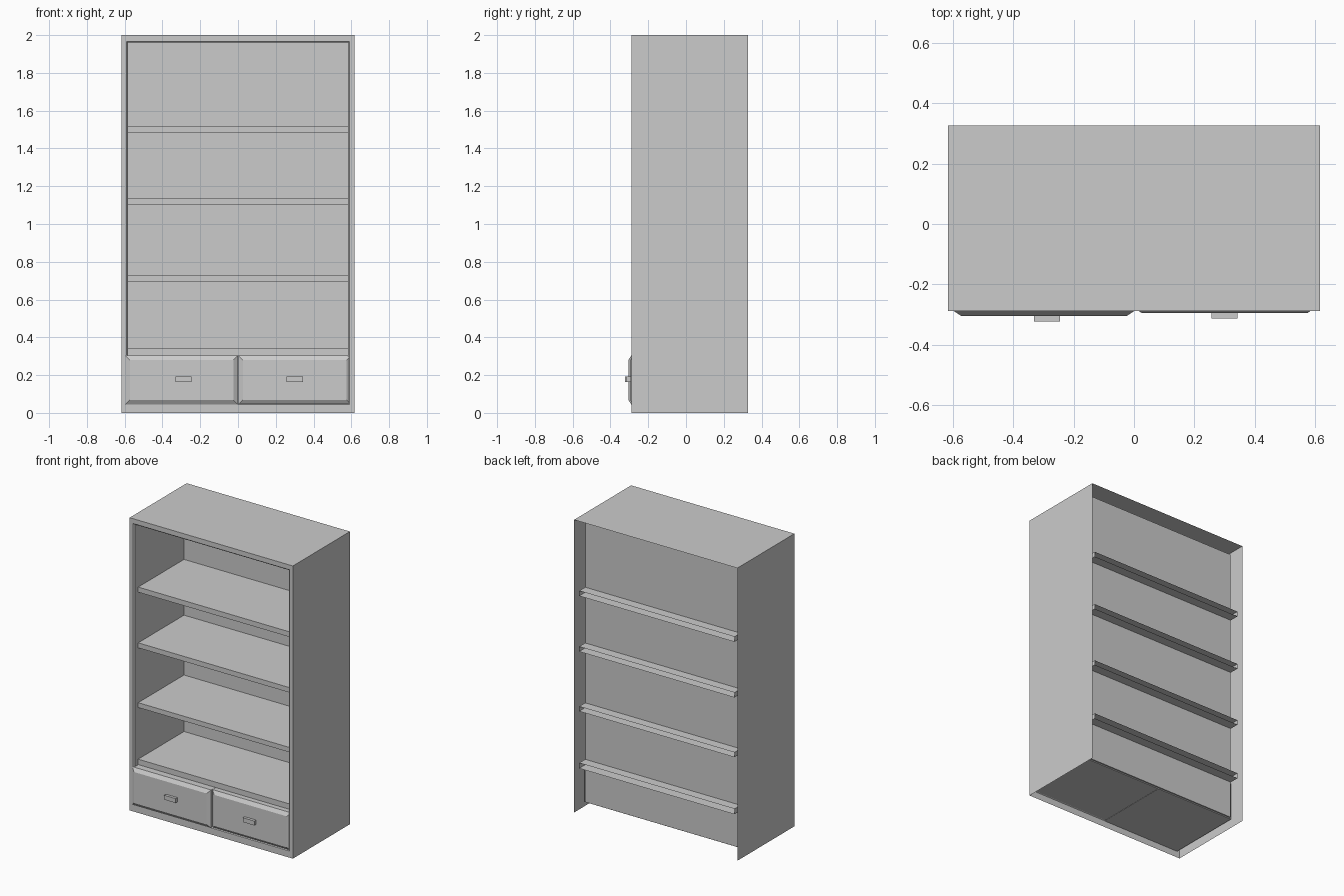
import bpy, bmesh

if "Cube" in bpy.data.objects:
    bpy.data.objects.remove(bpy.data.objects["Cube"])

FRONT, BACK = -0.289, 0.327


def loft(name, loops, cap_first=True, cap_last=True, skip=()):
    """Join rectangles (x0, x1, z0, z1, y); skip holds (segment, side) gaps."""
    bm = bmesh.new()
    rings = [[bm.verts.new(p) for p in ((x0, y, z0), (x1, y, z0), (x1, y, z1), (x0, y, z1))]
             for x0, x1, z0, z1, y in loops]
    for s, (a, b) in enumerate(zip(rings, rings[1:])):
        for i in range(4):
            if (s, i) not in skip:
                j = (i + 1) % 4
                bm.faces.new((a[i], a[j], b[j], b[i]))
    if cap_first:
        bm.faces.new(rings[0][::-1])
    if cap_last:
        bm.faces.new(rings[-1])
    bmesh.ops.recalc_face_normals(bm, faces=bm.faces)
    me = bpy.data.meshes.new(name)
    bm.to_mesh(me)
    bm.free()
    ob = bpy.data.objects.new(name, me)
    bpy.context.collection.objects.link(ob)
    return ob


# Carcass: outer shell open at back and bottom, front frame, recessed cavity
loft("cabinet_body", [
    (-0.617, 0.617, 0.0, 2.0, BACK),
    (-0.617, 0.617, 0.0, 2.0, FRONT),
    (-0.590, 0.590, 0.045, 1.967, FRONT),
    (-0.583, 0.583, 0.050, 1.960, FRONT + 0.008),
    (-0.583, 0.583, 0.050, 1.960, 0.25),
], cap_first=False, skip={(0, 0)})

# Shelves: open at the back, running through the back panel
for n, (z0, z1) in enumerate([(0.305, 0.342), (0.695, 0.728), (1.103, 1.137), (1.483, 1.518)]):
    loft(f"shelf_{n + 1}", [(-0.587, 0.587, z0, z1, 0.315),
                            (-0.587, 0.587, z0, z1, -0.245)], cap_first=False)

# Drawers with chamfered fronts and block handles; the right one sits deeper
for side, x0, x1, hx, dy in (("left", -0.597, 0.0, -0.288, 0.0), ("right", 0.002, 0.599, 0.300, 0.010)):
    y, c = FRONT + dy, 0.024
    loft(f"{side}_drawer", [
        (x0, x1, 0.044, 0.304, 0.24),
        (x0, x1, 0.044, 0.304, y),
        (x0 + c, x1 - c, 0.044 + c, 0.304 - c, y - 0.016),
    ])
    loft(f"{side}_handle", [(hx - 0.043, hx + 0.043, 0.163, 0.193, y - 0.010),
                            (hx - 0.043, hx + 0.043, 0.163, 0.193, y - 0.035)])
